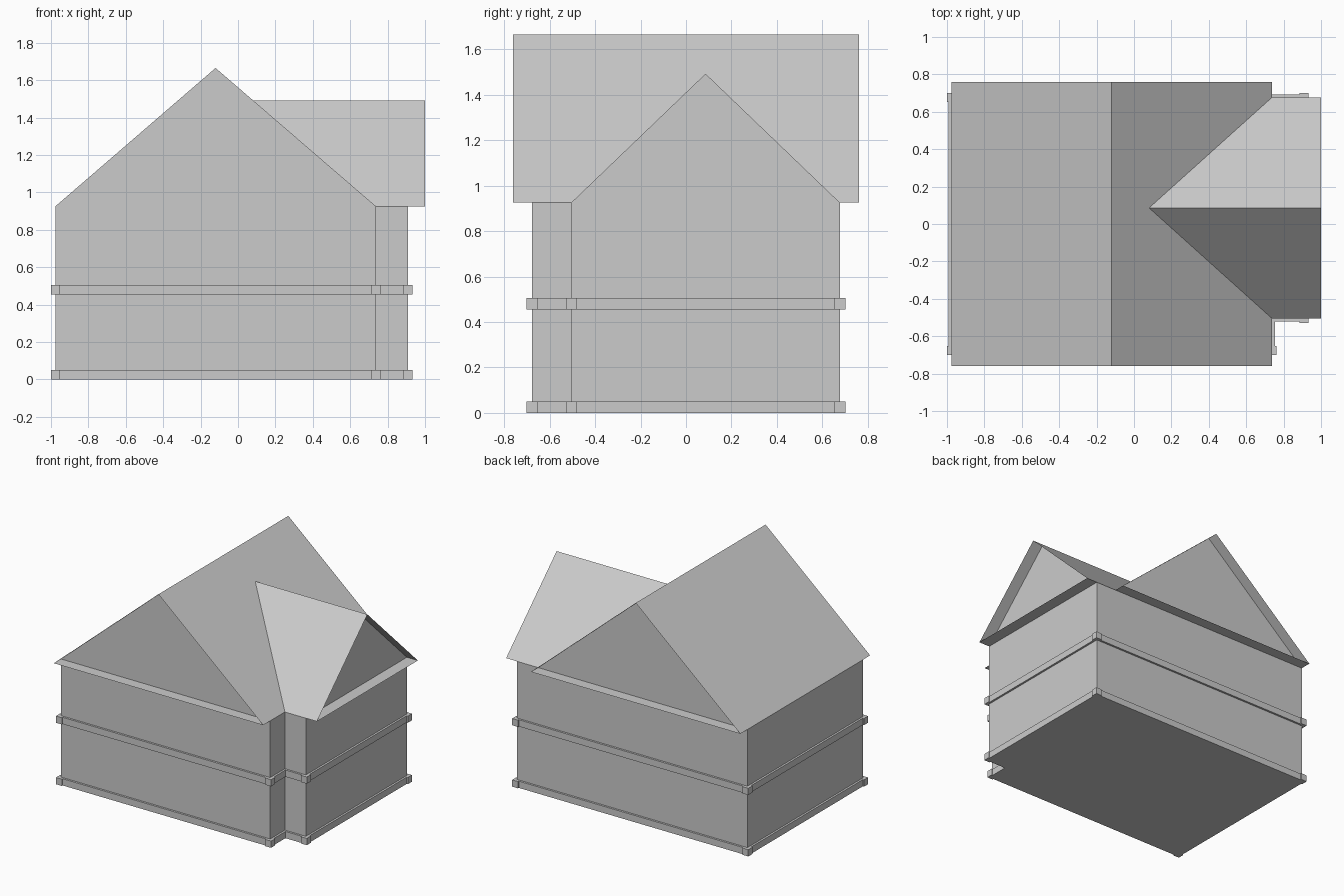
import bpy
import bmesh

cube = bpy.data.objects.get("Cube")
if cube:
    bpy.data.objects.remove(cube, do_unlink=True)

grey = bpy.data.materials.new("plain grey")
grey.use_nodes = True
grey.diffuse_color = (0.6, 0.6, 0.6, 1)
grey.node_tree.nodes["Principled BSDF"].inputs["Base Color"].default_value = (0.6, 0.6, 0.6, 1)

# Footprint corners, each with the outward direction of its two walls
LEFT, MAIN, WING = -0.977, 0.738, 0.91
FRONT, INNER, BACK = -0.677, -0.505, 0.677
FOOTPRINT = [(LEFT, FRONT, -1, -1), (MAIN, FRONT, 1, -1), (MAIN, INNER, 1, -1),
             (WING, INNER, 1, -1), (WING, BACK, 1, 1), (LEFT, BACK, -1, 1)]
EAVE = 0.925


def make_object(name, bm):
    mesh = bpy.data.meshes.new(name)
    bm.to_mesh(mesh)
    bm.free()
    mesh.materials.append(grey)
    obj = bpy.data.objects.new(name, mesh)
    bpy.context.collection.objects.link(obj)
    return obj


def add_prism(bm, outline, bottom, top):
    """Closed upright prism over a counter-clockwise outline."""
    low = [bm.verts.new((x, y, bottom)) for x, y in outline]
    high = [bm.verts.new((x, y, top)) for x, y in outline]
    bm.faces.new(low[::-1])
    bm.faces.new(high)
    for i in range(len(low)):
        j = (i + 1) % len(low)
        bm.faces.new((low[i], low[j], high[j], high[i]))


def outset(distance):
    return [(x + sx * distance, y + sy * distance) for x, y, sx, sy in FOOTPRINT]


def add_face(bm, *points):
    bm.faces.new([bm.verts.new(p) for p in points])


# Walls
bm = bmesh.new()
add_prism(bm, outset(0), 0, EAVE)
make_object("walls", bm)

# Trim bands with a block on each outer corner
for name, z in (("base_trim", 0), ("middle_trim", 0.455)):
    bm = bmesh.new()
    add_prism(bm, outset(0.015), z, z + 0.05)
    make_object(name + "_band", bm)
    bm = bmesh.new()
    r = 0.024
    for i, (x, y, sx, sy) in enumerate(FOOTPRINT):
        if i != 2:
            add_prism(bm, [(x - r, y - r), (x + r, y - r), (x + r, y + r), (x - r, y + r)],
                      z, z + 0.05)
    make_object(name + "_corner_blocks", bm)

# Main roof: thin slopes, flat soffit and recessed gables
RIDGE_X, RIDGE_Z, END = -0.12, 1.665, 0.76
bm = bmesh.new()
add_face(bm, (LEFT, END, EAVE), (LEFT, -END, EAVE),
         (RIDGE_X, -END, RIDGE_Z), (RIDGE_X, END, RIDGE_Z))
add_face(bm, (MAIN, -END, EAVE), (MAIN, END, EAVE),
         (RIDGE_X, END, RIDGE_Z), (RIDGE_X, -END, RIDGE_Z))
make_object("main_roof_slopes", bm)

bm = bmesh.new()
add_face(bm, (LEFT, -END, EAVE), (LEFT, END, EAVE), (MAIN, END, EAVE), (MAIN, -END, EAVE))
make_object("main_soffit", bm)

bm = bmesh.new()
add_face(bm, (LEFT, FRONT, EAVE), (MAIN, FRONT, EAVE), (RIDGE_X, FRONT, RIDGE_Z))
add_face(bm, (MAIN, BACK, EAVE), (LEFT, BACK, EAVE), (RIDGE_X, BACK, RIDGE_Z))
make_object("main_gables", bm)

# Wing roof: its slopes run back into the main roof along two valleys
TIP, WING_Z = 1.0, 1.492
MID = (INNER + BACK) / 2
VALLEY = RIDGE_X + (RIDGE_Z - WING_Z) * (MAIN - RIDGE_X) / (RIDGE_Z - EAVE)
bm = bmesh.new()
add_face(bm, (MAIN, INNER, EAVE), (TIP, INNER, EAVE), (TIP, MID, WING_Z), (VALLEY, MID, WING_Z))
add_face(bm, (TIP, BACK, EAVE), (MAIN, BACK, EAVE), (VALLEY, MID, WING_Z), (TIP, MID, WING_Z))
make_object("wing_roof_slopes", bm)

bm = bmesh.new()
add_face(bm, (MAIN, INNER, EAVE), (MAIN, BACK, EAVE), (TIP, BACK, EAVE), (TIP, INNER, EAVE))
make_object("wing_soffit", bm)

bm = bmesh.new()
add_face(bm, (WING, INNER, EAVE), (WING, BACK, EAVE), (WING, MID, WING_Z))
make_object("wing_gable", bm)
